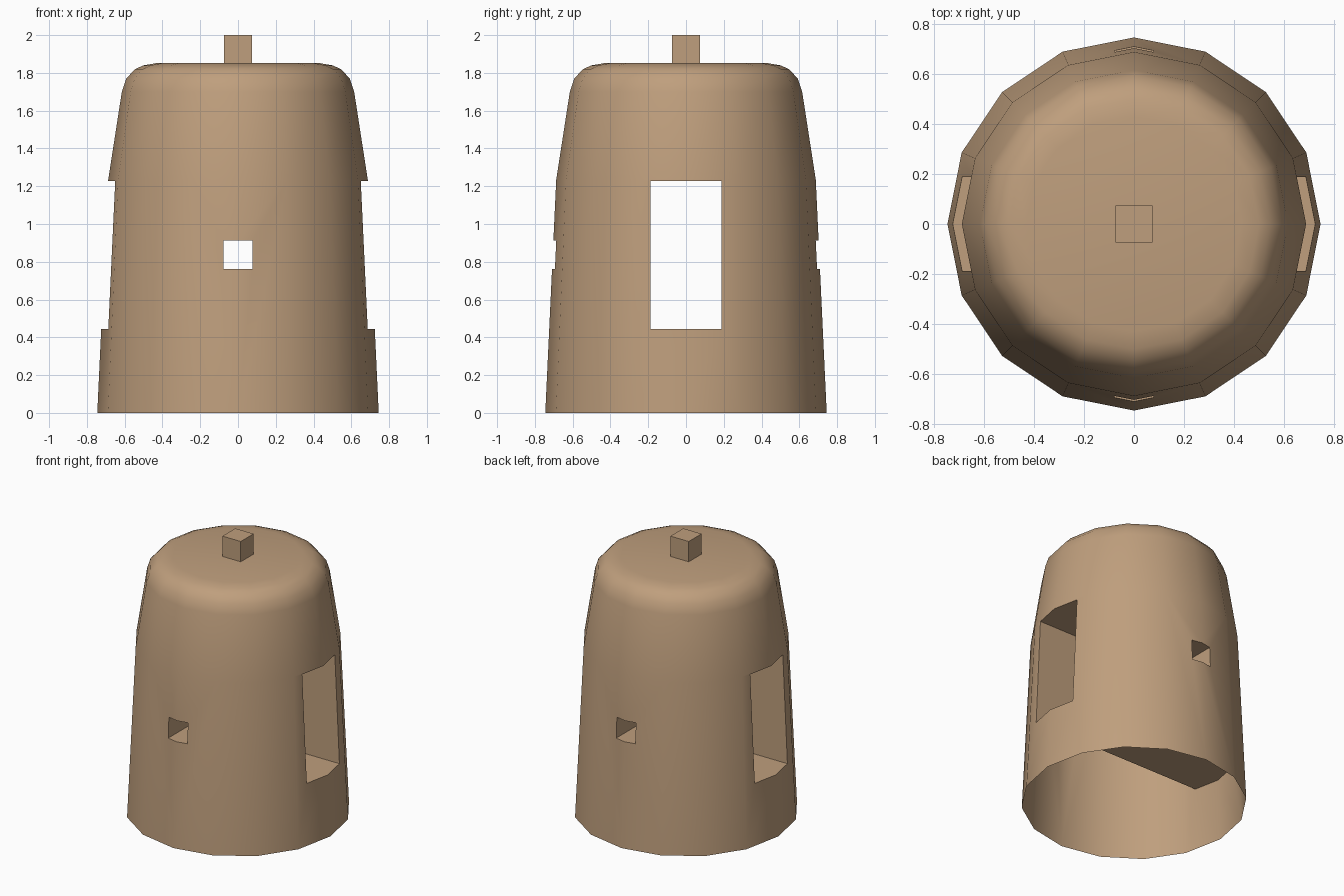
import bpy, bmesh, math
from mathutils import Matrix

if "Cube" in bpy.data.objects:
    bpy.data.objects.remove(bpy.data.objects["Cube"])

SIDES = 16

tan = bpy.data.materials.new("tan")
tan.diffuse_color = (0.52, 0.345, 0.205, 1)
tan.use_nodes = True
tan.node_tree.nodes["Principled BSDF"].inputs["Base Color"].default_value = tan.diffuse_color


def make_object(name, bm):
    bmesh.ops.recalc_face_normals(bm, faces=bm.faces)
    mesh = bpy.data.meshes.new(name)
    bm.to_mesh(mesh)
    bm.free()
    mesh.materials.append(tan)
    obj = bpy.data.objects.new(name, mesh)
    bpy.context.collection.objects.link(obj)
    return obj


def box(name, hx, hy, z0, z1):
    bm = bmesh.new()
    bmesh.ops.create_cube(bm, size=1, matrix=Matrix.Translation((0, 0, (z0 + z1) / 2))
                          @ Matrix.Diagonal((2 * hx, 2 * hy, z1 - z0, 1)))
    return make_object(name, bm)


# tapered body with a rounded shoulder (radius, height)
profile = [(0.745, 0), (0.687, 1.235), (0.615, 1.70), (0.592, 1.77),
           (0.545, 1.82), (0.50, 1.84), (0.43, 1.852)]
bm = bmesh.new()
rings = []
for r, z in profile:
    angles = [2 * math.pi * i / SIDES for i in range(SIDES)]
    rings.append([bm.verts.new((r * math.cos(a), r * math.sin(a), z)) for a in angles])
for low, high in zip(rings, rings[1:]):
    for i in range(SIDES):
        j = (i + 1) % SIDES
        bm.faces.new((low[i], low[j], high[j], high[i]))
bm.faces.new(rings[-1])
bm.faces.new(rings[0][::-1])
body = make_object("body", bm)

# large passage from side to side, small one from front to back
cutters = [box("side_passage_cutter", 1, 0.188, 0.443, 1.228),
           box("front_passage_cutter", 0.077, 1, 0.762, 0.912)]
for cutter in cutters:
    cutter.hide_render = True
    mod = body.modifiers.new("passage", 'BOOLEAN')
    mod.operation = 'DIFFERENCE'
    mod.solver = 'EXACT'
    mod.object = cutter
bpy.context.view_layer.update()
cut_mesh = bpy.data.meshes.new_from_object(
    body.evaluated_get(bpy.context.evaluated_depsgraph_get()))
body.modifiers.clear()
body.data = cut_mesh
for cutter in cutters:
    bpy.data.objects.remove(cutter)

# open underside
bm = bmesh.new()
bm.from_mesh(cut_mesh)
base = [f for f in bm.faces if f.calc_center_median().z < 0.01]
bmesh.ops.delete(bm, geom=base, context='FACES')
bm.to_mesh(cut_mesh)
bm.free()

bpy.ops.object.select_all(action='DESELECT')
body.select_set(True)
bpy.context.view_layer.objects.active = body
bpy.ops.object.shade_smooth_by_angle(angle=math.radians(30))

# square knob on top
box("top_knob", 0.074, 0.074, 1.852, 2.0)
